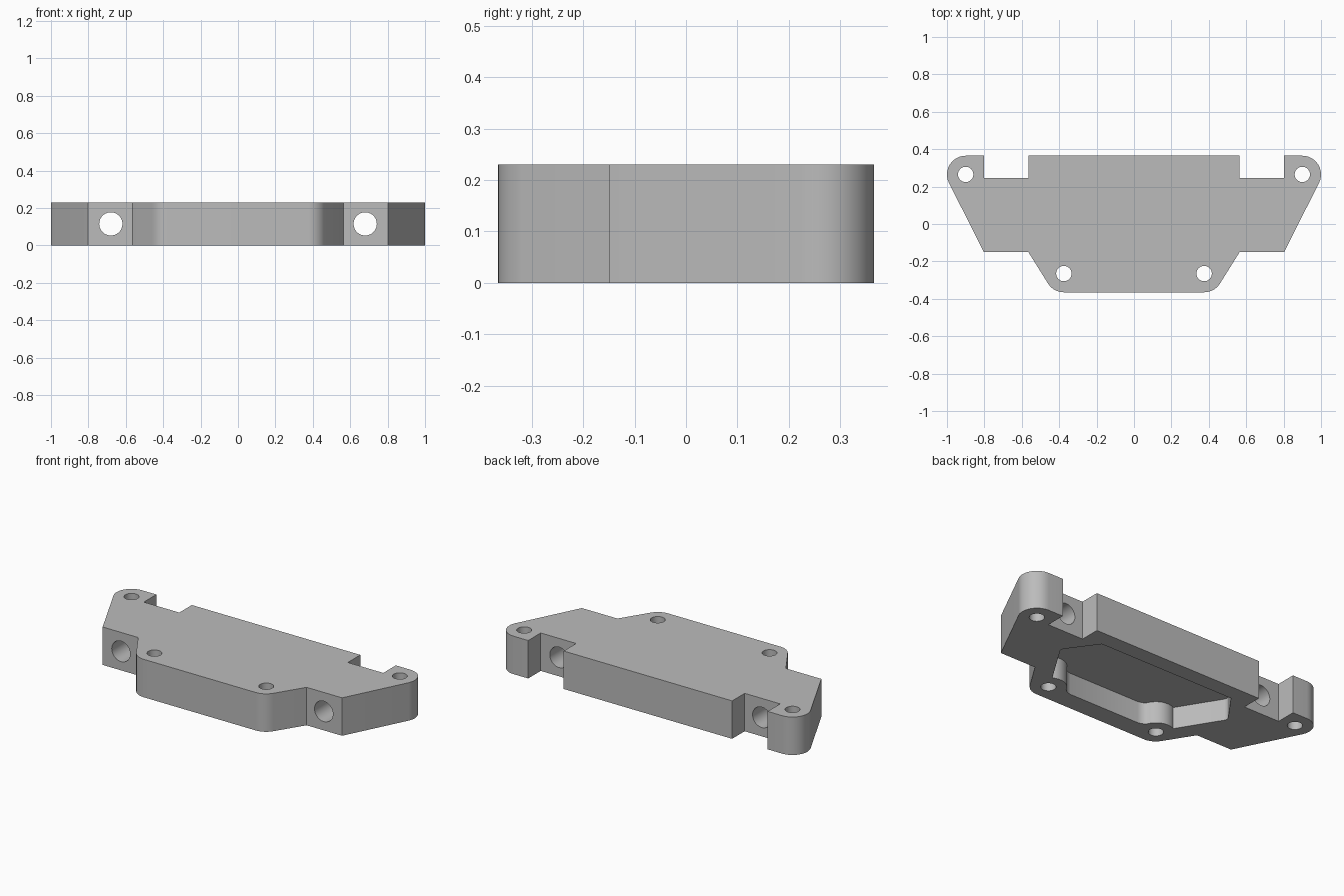
import bpy, bmesh
from math import radians, cos, sin, pi

if "Cube" in bpy.data.objects:
    bpy.data.objects.remove(bpy.data.objects["Cube"], do_unlink=True)

HEIGHT = 0.23
POCKET_DEPTH = 0.13
LUG = (0.9, 0.265)       # rear mounting hole centre
BOSS = (0.375, -0.265)   # front mounting hole centre

grey = bpy.data.materials.new("plain_grey")
grey.use_nodes = True
colour = (0.5, 0.5, 0.5, 1)
grey.diffuse_color = colour
grey.node_tree.nodes["Principled BSDF"].inputs["Base Color"].default_value = colour


def arc(centre, radius, start, end, steps=12):
    """Points on an arc, angles in degrees."""
    angles = [radians(start + (end - start) * i / steps) for i in range(steps + 1)]
    return [(centre[0] + radius * cos(a), centre[1] + radius * sin(a)) for a in angles]


def prism(name, half, bottom, top):
    """Mirror a half outline across x = 0 and extrude it upward."""
    outline = half + [(-x, y) for x, y in reversed(half)]
    bm = bmesh.new()
    face = bm.faces.new([bm.verts.new((x, y, bottom)) for x, y in outline])
    new = bmesh.ops.extrude_face_region(bm, geom=[face])["geom"]
    verts = [v for v in new if isinstance(v, bmesh.types.BMVert)]
    bmesh.ops.translate(bm, verts=verts, vec=(0, 0, top - bottom))
    bmesh.ops.recalc_face_normals(bm, faces=bm.faces)
    mesh = bpy.data.meshes.new(name)
    bm.to_mesh(mesh)
    bm.free()
    mesh.materials.append(grey)
    obj = bpy.data.objects.new(name, mesh)
    bpy.context.collection.objects.link(obj)
    return obj


def drill(name, radius, depth, location, rotation=(0, 0, 0)):
    bpy.ops.mesh.primitive_cylinder_add(vertices=48, radius=radius, depth=depth,
                                        location=location, rotation=rotation)
    obj = bpy.context.object
    obj.name = name
    obj.data.materials.append(grey)
    return obj


# Plate with rear notches, rounded lugs and a tapered front
plate_half = [(0.565, 0.365), (0.565, 0.245), (0.803, 0.245), (0.803, 0.365)]
plate_half += arc(LUG, 0.1, 90, -26.5)
plate_half += [(0.803, -0.15), (0.565, -0.15)]
plate_half += arc(BOSS, 0.1, -33, -90)
plate = prism("mounting_plate", plate_half, 0, HEIGHT)

# Underside pocket that wraps around the front screw bosses
pocket_half = [(0.45, 0.27), (0.572, 0.102)]
pocket_half += arc((0.548, 0.084), 0.03, 30, -30, 6)
pocket_half += arc(BOSS, 0.1, 62, 158)
pocket_half += [(0.268, -0.24), (0.25, -0.247), (0.235, -0.25)]
cutters = [prism("pocket_cutter", pocket_half, -0.1, POCKET_DEPTH)]

# Vertical screw holes and horizontal cross holes
for side, label in ((1, "left"), (-1, "right")):
    for spot, (x, y) in (("lug", LUG), ("boss", BOSS)):
        cutters.append(drill(f"{label}_{spot}_hole_cutter", 0.041, 1, (side * x, y, 0.1)))
    cutters.append(drill(f"{label}_cross_hole_cutter", 0.062, 2,
                         (side * 0.68, 0, HEIGHT / 2), (pi / 2, 0, 0)))

# Cut everything out of the plate
bpy.ops.object.select_all(action="DESELECT")
plate.select_set(True)
bpy.context.view_layer.objects.active = plate
for cutter in cutters:
    cutter.hide_render = True
    cut = plate.modifiers.new(cutter.name, "BOOLEAN")
    cut.operation = "DIFFERENCE"
    cut.solver = "EXACT"
    cut.object = cutter
    bpy.ops.object.modifier_apply(modifier=cut.name)
for cutter in cutters:
    bpy.data.objects.remove(cutter, do_unlink=True)

bpy.ops.object.shade_smooth_by_angle(angle=radians(25))
